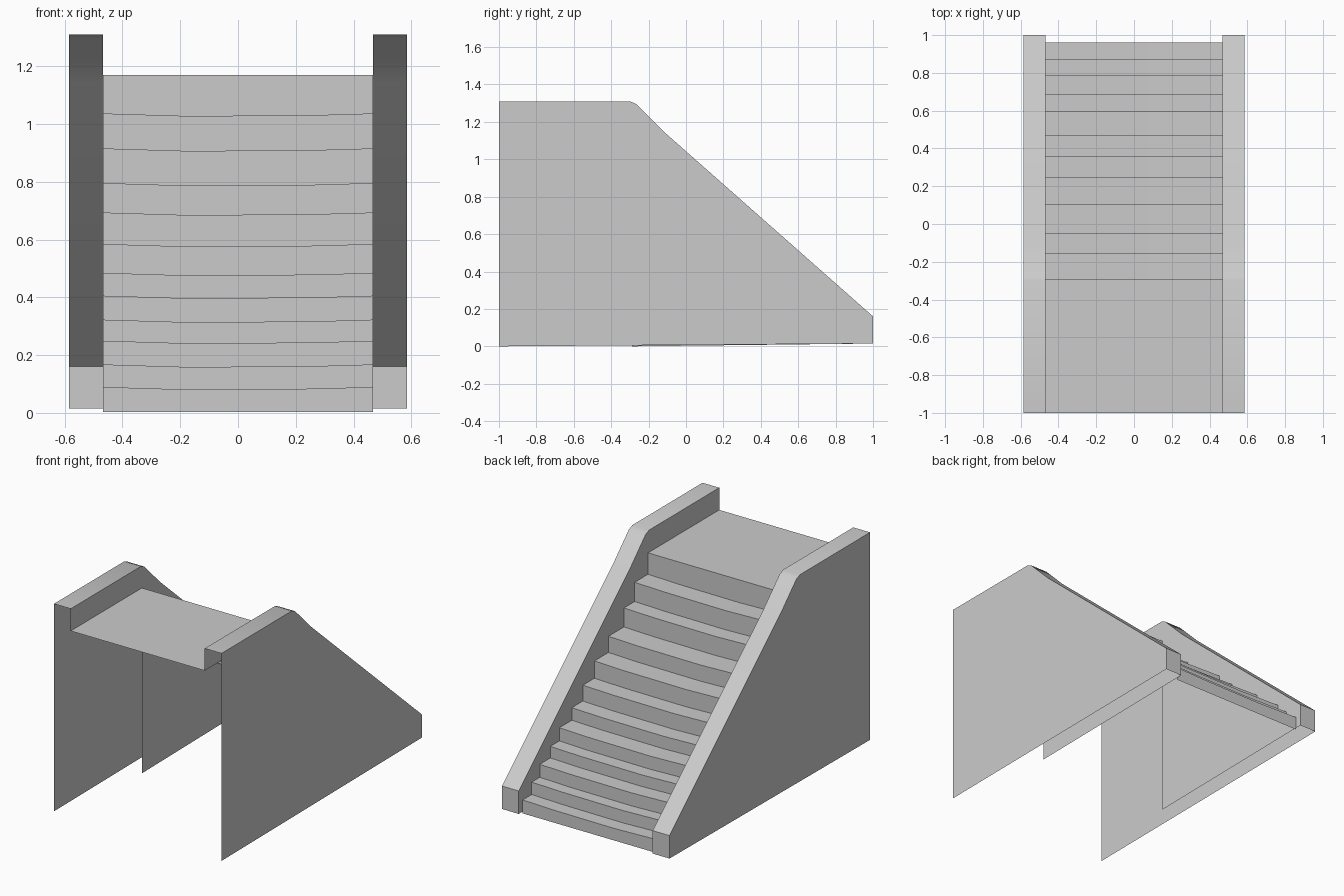
import bpy, bmesh, math

if "Cube" in bpy.data.objects:
    bpy.data.objects.remove(bpy.data.objects["Cube"])

OUT, INN = 0.585, 0.468      # outer and inner x of each side rail
BACK, TOP = -1.0, 1.17       # platform rear edge and height


def make_object(name, bm):
    bmesh.ops.remove_doubles(bm, verts=bm.verts, dist=1e-5)
    mesh = bpy.data.meshes.new(name)
    bm.to_mesh(mesh)
    bm.free()
    ob = bpy.data.objects.new(name, mesh)
    bpy.context.collection.objects.link(ob)
    bpy.ops.object.select_all(action='DESELECT')
    ob.select_set(True)
    bpy.context.view_layer.objects.active = ob
    bpy.ops.object.shade_smooth_by_angle(angle=math.radians(30))
    return ob


def strip(bm, rows):
    """Quads between successive rows of points (rows run along +x)."""
    grid = [[bm.verts.new(p) for p in row] for row in rows]
    for a, b in zip(grid, grid[1:]):
        for i in range(len(a) - 1):
            bm.faces.new((a[i], a[i + 1], b[i + 1], b[i]))


def panel(bm, x, outline):
    """Flat side wall from a (y, z) outline."""
    return bm.faces.new([bm.verts.new((x, y, z)) for y, z in outline])


# Side rail: hollow shell, open at the rear and underneath, mirrored
rail_top = [(BACK, 1.31), (-0.30, 1.31), (-0.265, 1.295), (-0.11, 1.14),
            (1.0, 0.16), (1.0, 0.015)]
bm = bmesh.new()
strip(bm, [[(INN, y, z), (OUT, y, z)] for y, z in rail_top])
panel(bm, OUT, rail_top[::-1] + [(BACK, 0)])
panel(bm, INN, rail_top + [(-0.29, 0), (-0.29, TOP), (BACK, TOP)])
rail = make_object("side_rails", bm)
mirror = rail.modifiers.new("Mirror", 'MIRROR')
mirror.use_axis[0] = True

# Stairs and platform: one stepped sheet, treads worn a little in the middle
riser_y = [-0.29, -0.157, -0.05, 0.105, 0.245, 0.36,
           0.47, 0.595, 0.685, 0.79, 0.87, 0.96]
tread_z = [TOP, 1.035, 0.914, 0.794, 0.692, 0.583,
           0.483, 0.404, 0.321, 0.248, 0.166, 0.088, 0.003]
wear = [(-INN, 0), (-0.17, 0.009), (0.26, 0.006), (INN, 0)]


def row(y, z, worn):
    return [(x, y, z - (d if worn else 0)) for x, d in wear]


rows = [row(BACK, TOP, False)]
for i, y in enumerate(riser_y):
    rows.append(row(y, tread_z[i], i > 0))
    rows.append(row(y, tread_z[i + 1], i + 1 < len(riser_y)))
bm = bmesh.new()
strip(bm, rows)
make_object("stairs_and_platform", bm)
